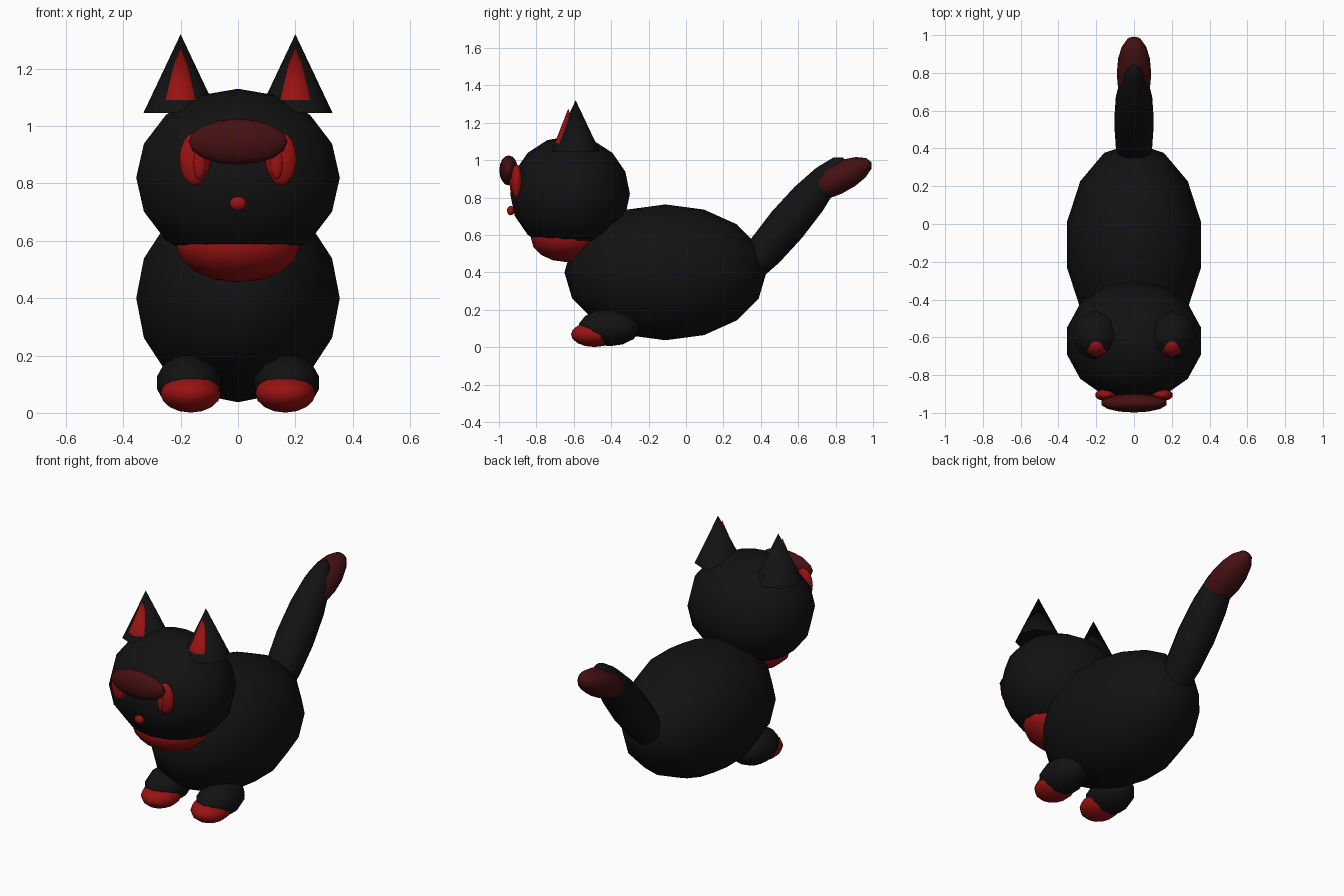
import bpy
from math import radians

cube = bpy.data.objects.get("Cube")
if cube:
    bpy.data.objects.remove(cube, do_unlink=True)


def make_material(name, rgb):
    mat = bpy.data.materials.new(name)
    mat.use_nodes = True
    mat.diffuse_color = (*rgb, 1)
    mat.node_tree.nodes["Principled BSDF"].inputs["Base Color"].default_value = (*rgb, 1)
    return mat


BLACK = make_material("black fur", (0.006, 0.006, 0.006))
RED = make_material("bright red", (0.32, 0.006, 0.006))
DARK_RED = make_material("dark red", (0.06, 0.005, 0.006))


def finish(name, mat):
    obj = bpy.context.object
    obj.name = name
    obj.data.materials.append(mat)
    return obj


def ellipsoid(name, center, radii, mat, tilt=0, rings=8):
    bpy.ops.mesh.primitive_uv_sphere_add(
        segments=14, ring_count=rings, radius=1, location=center,
        rotation=(radians(tilt), 0, 0))
    obj = finish(name, mat)
    obj.scale = radii
    bpy.ops.object.shade_smooth()
    return obj


def cone(name, base, radius, height, mat):
    x, y, z = base
    bpy.ops.mesh.primitive_cone_add(
        vertices=8, radius1=radius, radius2=0, depth=height,
        location=(x, y, z + height / 2))
    obj = finish(name, mat)
    bpy.ops.object.shade_smooth_by_angle(angle=radians(60))
    return obj


# Body and head
ellipsoid("body", (0, -0.11, 0.4), (0.364, 0.54, 0.363), BLACK)
ellipsoid("head", (0, -0.62, 0.82), (0.364, 0.32, 0.31), BLACK)

# Bib under the chin, forelock and nose
ellipsoid("bib", (0, -0.64, 0.585), (0.22, 0.19, 0.13), RED)
ellipsoid("forelock", (0, -0.948, 0.945), (0.177, 0.05, 0.08), DARK_RED)
ellipsoid("nose", (0, -0.937, 0.73), (0.03, 0.02, 0.025), RED)

# Tail with a coloured tip
ellipsoid("tail", (0, 0.54, 0.655), (0.107, 0.107, 0.47), BLACK, tilt=-40)
ellipsoid("tail_tip", (0, 0.795, 0.897), (0.093, 0.085, 0.217), DARK_RED, tilt=-65)

# Paired parts
for side, s in (("left", 1), ("right", -1)):
    cone(side + "_ear", (s * 0.2, -0.59, 1.045), 0.13, 0.275, BLACK)
    cone(side + "_inner_ear", (s * 0.2, -0.63, 1.09), 0.072, 0.185, RED)
    ellipsoid(side + "_eye", (s * 0.15, -0.905, 0.885), (0.056, 0.032, 0.092), RED)
    ellipsoid(side + "_pupil", (s * 0.135, -0.927, 0.875), (0.024, 0.016, 0.06), RED)
    ellipsoid(side + "_paw", (s * 0.17, -0.41, 0.105), (0.118, 0.165, 0.1), BLACK, rings=7)
    ellipsoid(side + "_toes", (s * 0.165, -0.49, 0.068), (0.107, 0.125, 0.067), RED)
